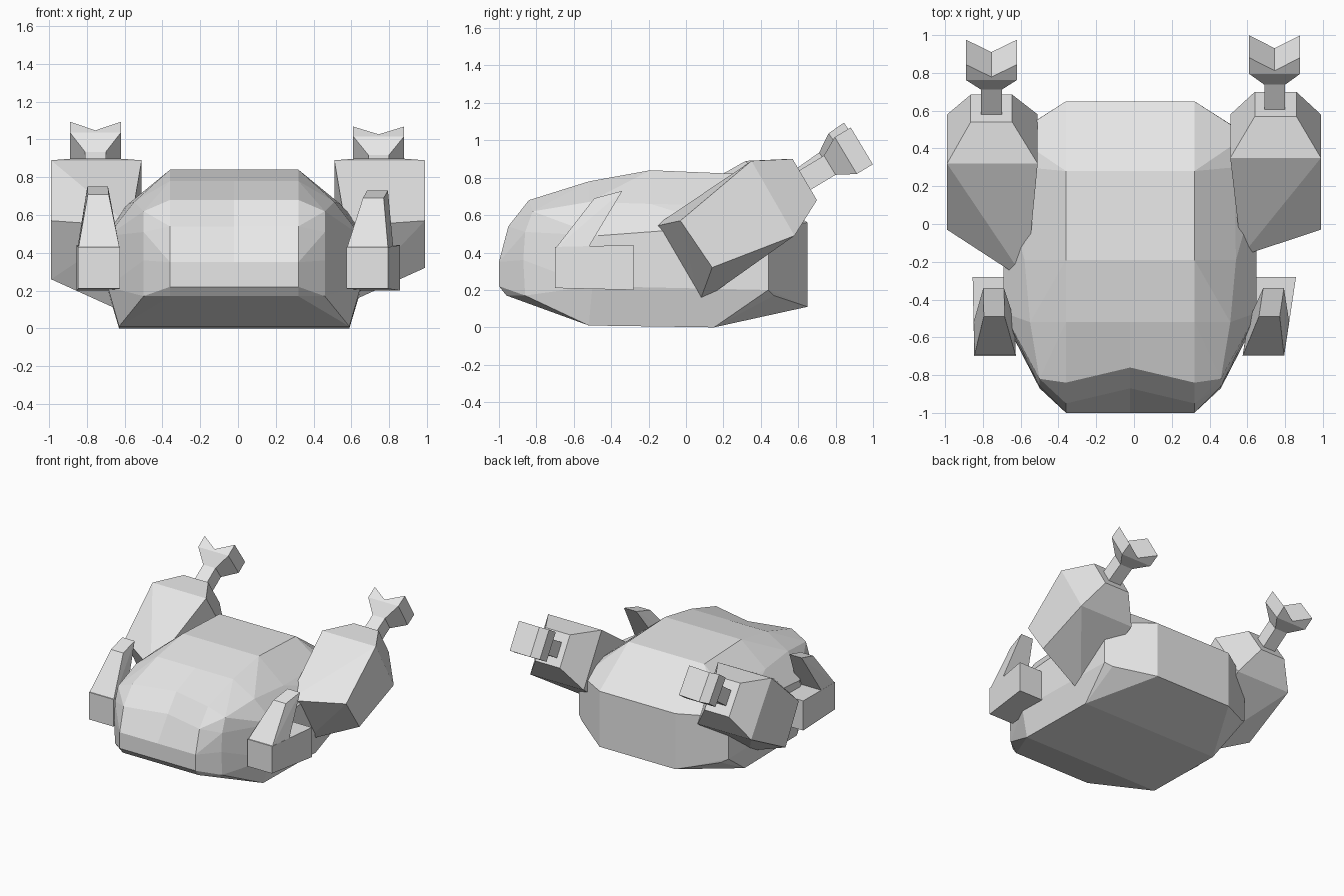
import bpy, bmesh, math
from mathutils import Vector

cube = bpy.data.objects.get("Cube")
if cube:
    bpy.data.objects.remove(cube, do_unlink=True)

grey = bpy.data.materials.new("plain_grey")
grey.use_nodes = True
grey.diffuse_color = (0.8, 0.8, 0.8, 1)
grey.node_tree.nodes["Principled BSDF"].inputs["Base Color"].default_value = grey.diffuse_color


def finish(bm, name):
    bmesh.ops.recalc_face_normals(bm, faces=bm.faces)
    mesh = bpy.data.meshes.new(name)
    bm.to_mesh(mesh)
    bm.free()
    mesh.materials.append(grey)
    obj = bpy.data.objects.new(name, mesh)
    bpy.context.scene.collection.objects.link(obj)
    return obj


def hull(points):
    """Faceted solid wrapped round a few corner points."""
    bm = bmesh.new()
    for p in points:
        bm.verts.new(p)
    result = bmesh.ops.convex_hull(bm, input=bm.verts)
    loose = [v for v in result["geom_interior"] if isinstance(v, bmesh.types.BMVert)]
    bmesh.ops.delete(bm, geom=loose, context='VERTS')
    bmesh.ops.dissolve_limit(bm, angle_limit=math.radians(3),
                             verts=bm.verts, edges=bm.edges)
    return bm


def loft(rings):
    """Skin between equal rings and cap both ends."""
    bm = bmesh.new()
    loops = [[bm.verts.new(p) for p in ring] for ring in rings]
    count = len(loops[0])
    for a, b in zip(loops, loops[1:]):
        for i in range(count):
            j = (i + 1) % count
            bm.faces.new((a[i], a[j], b[j], b[i]))
    for ring in (loops[0], loops[-1]):
        half = count // 2
        for i in range(half - 1):
            bm.faces.new((ring[i], ring[i + 1], ring[count - 2 - i], ring[count - 1 - i]))
    return bm


# Body: lengthwise outlines at growing distance from the middle
BODY_SHIFT = -0.02
centre_outline = [(-.96, .17), (-1, .22), (-1, .35), (-.95, .54), (-.84, .68),
                  (-.52, .78), (-.19, .84), (.28, .82), (.65, .56), (.65, .11)]
shoulder_outline = [(-.86, .17), (-.87, .36), (-.86, .51), (-.82, .62)]
side_outline = [(-.5, .22), (-.47, .49), (-.19, .51), (.2, .54), (.44, .5), (.44, .2)]
floor_outline = [(-.52, .01), (-.19, .01), (.15, 0)]
corners = []
for half_width, outline in ((.34, centre_outline), (.48, shoulder_outline),
                            (.67, side_outline), (.61, floor_outline)):
    for y, z in outline:
        for side in (-1, 1):
            corners.append((side * half_width, y, z))
for side in (-1, 1):
    corners += [(side * .53, -.52, .67), (side * .56, -.19, .66), (side * .55, .3, .65),
                (side * .62, .47, .17), (side * .62, .47, .54)]
bm = hull(corners)
# Shallow cleft down the front of the breast
bmesh.ops.bisect_plane(bm, geom=bm.verts[:] + bm.edges[:] + bm.faces[:],
                       plane_co=(0, 0, 0), plane_no=(1, 0, 0))
for v in bm.verts:
    if abs(v.co.x) < .01 and v.co.y < -.8 and v.co.z > .5:
        v.co.y += .08
    v.co.x += BODY_SHIFT
finish(bm, "body")


# Legs: tapered block, slanted at the front, with a small square end
def leg(name, side, slant, low, back, middle):
    outer, inner = side * .99, side * .51
    reach = .42
    points = [(outer, -.03, .57), (outer, .14, low),
              (side * .57, -.03 - slant * reach, .54),
              (side * .57, .14 - slant * reach * .5, low - .19)]
    for x in (outer, inner):
        points += [(x, .35 - back, .89), (x, .58, .49)]
    for x in (middle - .11, middle + .11):
        points += [(x, .57 - back, .9), (x, .7 - back / 2, .68)]
    finish(hull(points), name)


leg("left_leg", 1, .33, .32, 0, .75)
leg("right_leg", -1, .65, .26, .03, -.755)


# Leg bones: square shaft flaring to a notched knuckle
def bone(name, tip, pitch):
    along = Vector((0, math.cos(pitch), math.sin(pitch)))
    up = Vector((0, -math.sin(pitch), math.cos(pitch)))
    rings = []
    for t, width, height, notch in ((-.42, .055, .06, 0), (-.2, .055, .06, 0),
                                    (-.1, .135, .115, 0), (0, .135, .115, .08)):
        ring = []
        for row, columns in ((-1, (-1, 0, 1)), (1, (1, 0, -1))):
            for c in columns:
                depth = t - (notch if c == 0 else 0)
                ring.append(Vector(tip) + along * depth + up * row * height
                            + Vector((c * width, 0, 0)))
        rings.append(ring)
    finish(loft(rings), name)


bone("left_leg_bone", (.745, .94, .97), math.radians(31))
bone("right_leg_bone", (-.755, .91, 1.0), math.radians(35))


# Wings: low block with a folded upper part leaning back
def wing(name, middle, skew, lift):
    def place(x, y, z):
        return (middle + x + skew * (y + .5), y, z)

    lower, upper = [], []
    for x in (-.11, .11):
        for y, bottom, top in ((-.7, .21, .43), (-.28, .2, .44)):
            lower += [place(x, y, bottom), place(x, y, top)]
        upper += [place(x, -.7, .42), place(x, -.52, .43)]
    for x in (-.055, .055):
        upper += [place(x, -.49, .69 + lift), place(x, -.34, .73 + lift)]
    finish(hull(lower), name + "_lower")
    finish(hull(upper), name + "_upper")


wing("left_wing", .715, .15, 0)
wing("right_wing", -.74, -.02, .02)
